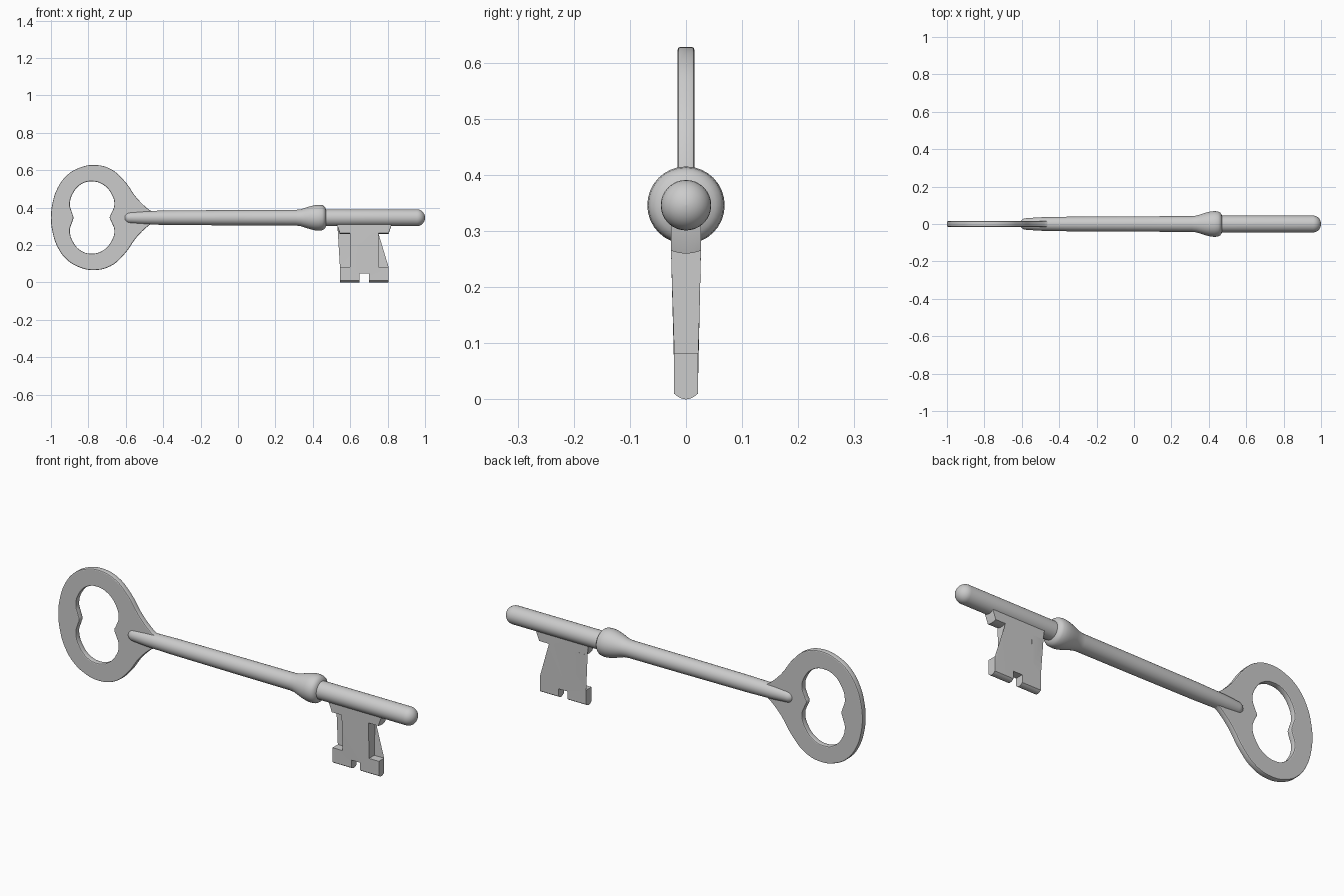
import bpy, bmesh, math

if "Cube" in bpy.data.objects:
    bpy.data.objects.remove(bpy.data.objects["Cube"])

AXIS_Z = 0.346


def mesh_object(name, bm, angle=35):
    bmesh.ops.recalc_face_normals(bm, faces=bm.faces)
    me = bpy.data.meshes.new(name)
    bm.to_mesh(me)
    bm.free()
    ob = bpy.data.objects.new(name, me)
    bpy.context.collection.objects.link(ob)
    smooth(ob, angle)
    return ob


def smooth(ob, angle):
    bpy.ops.object.select_all(action='DESELECT')
    ob.select_set(True)
    bpy.context.view_layer.objects.active = ob
    bpy.ops.object.shade_smooth_by_angle(angle=math.radians(angle))


def lathe(name, profile, sides=32):
    """Revolve (x, radius) points around the key's long axis."""
    bm = bmesh.new()
    rings = []
    for x, r in profile:
        rings.append([bm.verts.new((x, r * math.cos(2 * math.pi * i / sides),
                                    AXIS_Z + r * math.sin(2 * math.pi * i / sides)))
                      for i in range(sides)])
    for a, b in zip(rings, rings[1:]):
        for i in range(sides):
            j = (i + 1) % sides
            bm.faces.new((a[i], a[j], b[j], b[i]))
    bm.faces.new(rings[0])
    bm.faces.new(rings[-1])
    return mesh_object(name, bm, 50)


def dome(x, depth, r, direction, steps=7):
    """Rounded end profile, running from the rim out to the tip."""
    angles = [0.5 * math.pi * i / steps for i in range(steps)] + [1.55]
    return [(x + direction * depth * math.sin(a), r * math.cos(a)) for a in angles]


# Shaft: tapered rear end, long stem, collar and rounded tip
profile = dome(-0.575, 0.035, 0.031, -1)[::-1]
profile += [(-0.5, 0.036), (-0.35, 0.039), (0.0, 0.041), (0.31, 0.042)]
profile += [(0.335, 0.045), (0.36, 0.053), (0.385, 0.061), (0.41, 0.067),
            (0.43, 0.069), (0.45, 0.067), (0.46, 0.062), (0.467, 0.053), (0.47, 0.045)]
profile += dome(0.957, 0.043, 0.045, 1)
lathe("shaft", profile)

# Bow: smooth flat ring with a waisted opening, mirrored about the axis
OUTER = [(-1.0, 0), (-0.993, 0.07), (-0.967, 0.153), (-0.915, 0.225), (-0.85, 0.265),
         (-0.77, 0.281), (-0.68, 0.259), (-0.605, 0.193), (-0.543, 0.107), (-0.48, 0.045),
         (-0.45, 0.025), (-0.44, 0)]
INNER = [(-0.88, 0), (-0.886, 0.022), (-0.899, 0.07), (-0.878, 0.137), (-0.835, 0.18),
         (-0.785, 0.193), (-0.725, 0.178), (-0.677, 0.127), (-0.661, 0.07),
         (-0.677, 0.022), (-0.686, 0)]
curve = bpy.data.curves.new("bow", 'CURVE')
curve.dimensions = '2D'
curve.fill_mode = 'BOTH'
curve.resolution_u = 6
curve.extrude = 0.010
curve.bevel_depth = 0.005
curve.bevel_resolution = 1
curve.offset = -0.005
for half in (OUTER, INNER):
    pts = half + [(x, -z) for x, z in half[-2:0:-1]]
    spline = curve.splines.new('BEZIER')
    spline.bezier_points.add(len(pts) - 1)
    spline.use_cyclic_u = True
    for bp, (x, z) in zip(spline.bezier_points, pts):
        bp.co = (x, z, 0)
        bp.handle_left_type = bp.handle_right_type = 'AUTO'
bow = bpy.data.objects.new("bow", curve)
bpy.context.collection.objects.link(bow)
bow.rotation_euler.x = math.pi / 2
bow.location.z = AXIS_Z + 0.001
bpy.ops.object.select_all(action='DESELECT')
bow.select_set(True)
bpy.context.view_layer.objects.active = bow
bpy.ops.object.convert(target='MESH')
smooth(bpy.context.view_layer.objects.active, 40)

# Bit: tapered plate with shoulder, web and notched foot; lower edges are curved
MID = 0.675
# (x offset from the middle, z, rise of the edge towards the plate's faces)
HALF = [(0.025, 0.048, 0), (0.025, 0.0, 0.01), (0.13, 0.0, 0.01), (0.13, 0.083, 0),
        (0.075, 0.083, 0), (0.075, 0.26, 0.005), (0.13, 0.26, 0.005),
        (0.145, 0.305, 0), (0.145, 0.33, 0)]
outline = [(MID + x, z, k) for x, z, k in HALF] + [(MID - x, z, k) for x, z, k in HALF[::-1]]
bm = bmesh.new()
slices = []
for n in range(9):
    t = -1 + n / 4
    ring = []
    for x, z, k in outline:
        half_width = 0.021 + 0.006 * max(0, min(1, (z - 0.08) / 0.19))
        ring.append(bm.verts.new((x, t * half_width, z + k * t * t)))
    slices.append(ring)
for a, b in zip(slices, slices[1:]):
    for i in range(len(a)):
        j = (i + 1) % len(a)
        bm.faces.new((a[i], a[j], b[j], b[i]))
caps = [bm.faces.new(slices[0]), bm.faces.new(slices[-1])]
bmesh.ops.triangulate(bm, faces=caps)
mesh_object("bit", bm, 30)
